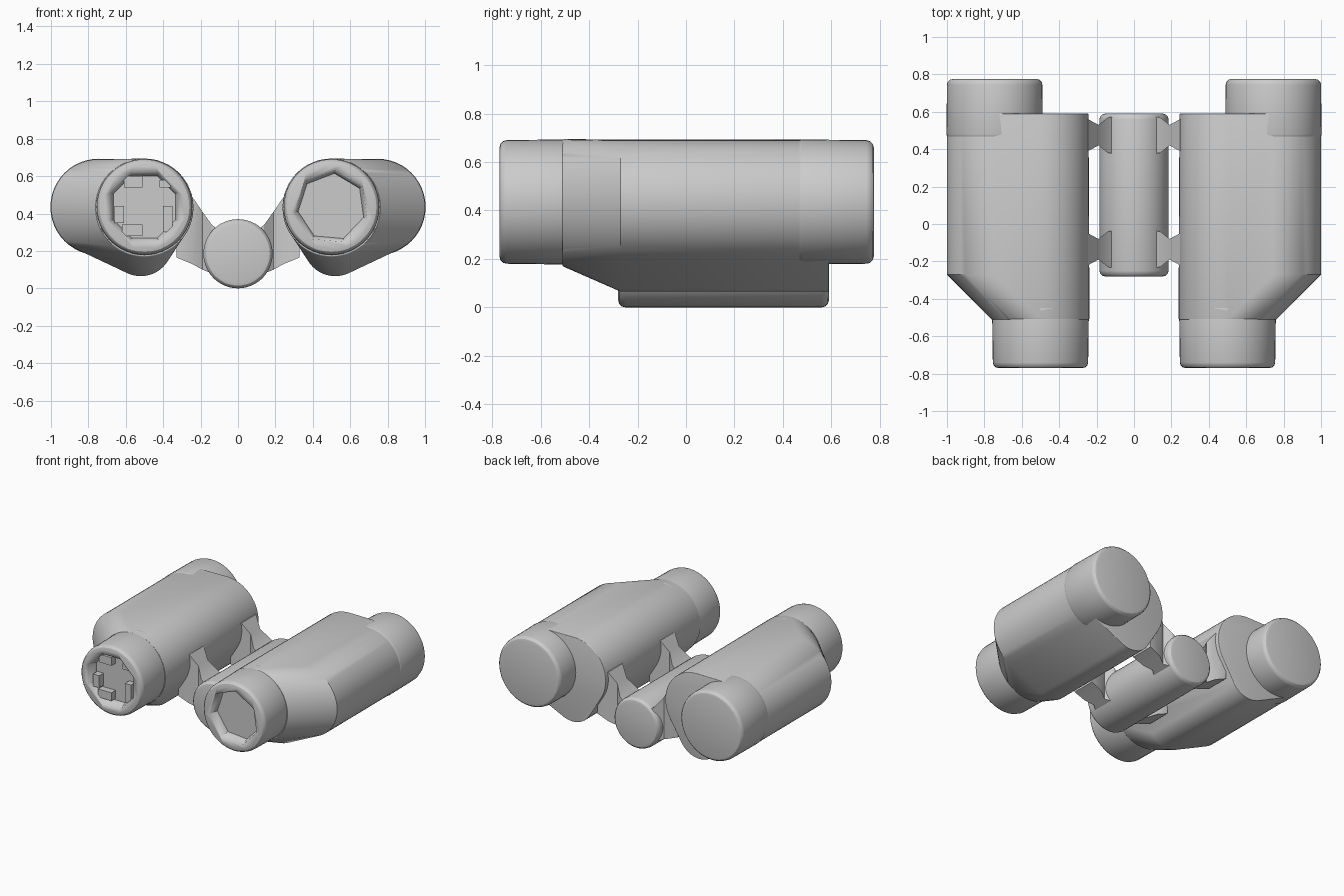
import bpy
import bmesh
from math import cos, sin, radians, tau

cube = bpy.data.objects.get("Cube")
if cube:
    bpy.data.objects.remove(cube, do_unlink=True)


def finish(name, bm, bevel=0.0):
    """Turn a bmesh into an object with smooth sides and crisp edges."""
    bmesh.ops.recalc_face_normals(bm, faces=bm.faces)
    mesh = bpy.data.meshes.new(name)
    bm.to_mesh(mesh)
    bm.free()
    obj = bpy.data.objects.new(name, mesh)
    bpy.context.collection.objects.link(obj)
    bpy.ops.object.select_all(action='DESELECT')
    obj.select_set(True)
    bpy.context.view_layer.objects.active = obj
    if bevel:
        mod = obj.modifiers.new("Rounded edges", 'BEVEL')
        mod.width = bevel
        mod.segments = 3
        mod.limit_method = 'ANGLE'
        mod.angle_limit = radians(60)
        bpy.ops.object.modifier_apply(modifier=mod.name)
    bpy.ops.object.shade_smooth_by_angle(angle=radians(30))
    return obj


def ring(x, z, r, y, sides=48, phase=0.0):
    """Circle or polygon facing along the y axis."""
    return [(x + r * cos(tau * i / sides + phase), y,
             z + r * sin(tau * i / sides + phase)) for i in range(sides)]


def loft(name, rings, bevel=0.0):
    """Closed solid through matching cross-sections."""
    bm = bmesh.new()
    loops = [[bm.verts.new(p) for p in pts] for pts in rings]
    for a, b in zip(loops, loops[1:]):
        for i in range(len(a)):
            j = (i + 1) % len(a)
            bm.faces.new((a[i], a[j], b[j], b[i]))
    bm.faces.new(loops[0])
    bm.faces.new(loops[-1])
    return finish(name, bm, bevel)


def tube(name, x, z, y0, y1, r0, r1, edge=0.03):
    """Cylinder along y with rounded rims."""
    steps = [radians(a) for a in (0, 30, 60, 90)]
    start = [(r0 - edge + edge * sin(a), y0 + edge - edge * cos(a)) for a in steps]
    end = [(r1 - edge + edge * cos(a), y1 - edge + edge * sin(a)) for a in steps]
    return loft(name, [ring(x, z, r, y) for r, y in start + end])


def hull(name, rings, bevel):
    """Convex skin around a set of circles."""
    bm = bmesh.new()
    for pts in rings:
        for p in pts:
            bm.verts.new(p)
    out = bmesh.ops.convex_hull(bm, input=bm.verts)
    loose = set(out["geom_interior"] + out["geom_unused"])
    bmesh.ops.delete(bm, geom=[v for v in loose if isinstance(v, bmesh.types.BMVert)],
                     context='VERTS')
    bmesh.ops.dissolve_limit(bm, angle_limit=radians(0.5),
                             verts=bm.verts, edges=bm.edges)
    return finish(name, bm, bevel)


def box(name, x0, x1, y0, y1, z0, z1):
    return loft(name, [[(x0, y, z0), (x1, y, z0), (x1, y, z1), (x0, y, z1)]
                       for y in (y0, y1)])


def cut(target, cutter):
    mod = target.modifiers.new("Recess", 'BOOLEAN')
    mod.operation = 'DIFFERENCE'
    mod.solver = 'EXACT'
    mod.object = cutter
    bpy.context.view_layer.objects.active = target
    bpy.ops.object.modifier_apply(modifier=mod.name)
    bpy.data.objects.remove(cutter, do_unlink=True)


AXIS_Z = 0.435
EYE_X, LENS_X = 0.5, 0.745
FRONT, BACK = -0.77, 0.775

for side, label, sides, phase in ((1, "left", 7, 85), (-1, "right", 8, 22.5)):
    # Barrel housing: upper tubes plus a lower lobe, tapering to the eyepiece
    sections = [ring(side * EYE_X, AXIS_Z - 0.003, 0.262, -0.51)]
    for y in (-0.27, 0.59):
        sections += [ring(side * LENS_X, AXIS_Z, 0.255, y),
                     ring(side * EYE_X, AXIS_Z, 0.257, y),
                     ring(side * 0.52, 0.235, 0.17, y)]
    hull(label + "_barrel_housing", sections, 0.015)

    # Objective tube at the back
    tube(label + "_objective_tube", side * LENS_X, AXIS_Z, 0.45, BACK, 0.258, 0.255)

    # Eyepiece with a polygonal recess
    eyepiece = tube(label + "_eyepiece", side * EYE_X, AXIS_Z, FRONT, -0.42, 0.255, 0.259)
    recess = [ring(side * EYE_X, AXIS_Z, r, y, sides, radians(phase))
              for r, y in ((0.215, FRONT - 0.02), (0.2, FRONT), (0.18, FRONT + 0.07))]
    cut(eyepiece, loft(label + "_recess_cutter", recess))

    # Pinched arms joining housing and hinge
    for y, place in ((-0.135, "front"), (0.475, "back")):
        profile = ((0.1, 0.06, 0.31, 0.1), (0.14, 0.08, 0.34, 0.095),
                   (0.19, 0.1, 0.41, 0.055), (0.245, 0.13, 0.49, 0.085),
                   (0.33, 0.165, 0.52, 0.09))
        loft(label + "_" + place + "_arm",
             [[(side * x, y - w, low), (side * x, y + w, low),
               (side * x, y + w, high), (side * x, y - w, high)]
              for x, low, high, w in profile])

# Small lugs inside the right eyepiece
for i, (x0, x1, z0, z1) in enumerate(((-0.61, -0.51, 0.54, 0.6),
                                      (-0.4, -0.35, 0.3, 0.44),
                                      (-0.62, -0.51, 0.28, 0.34),
                                      (-0.66, -0.61, 0.35, 0.44),
                                      (-0.42, -0.36, 0.54, 0.58))):
    box("eyepiece_lug_%d" % (i + 1), x0, x1, FRONT + 0.02, FRONT + 0.09, z0, z1)

# Central hinge
tube("hinge_cylinder", 0, 0.185, -0.28, 0.59, 0.185, 0.185, 0.03)
